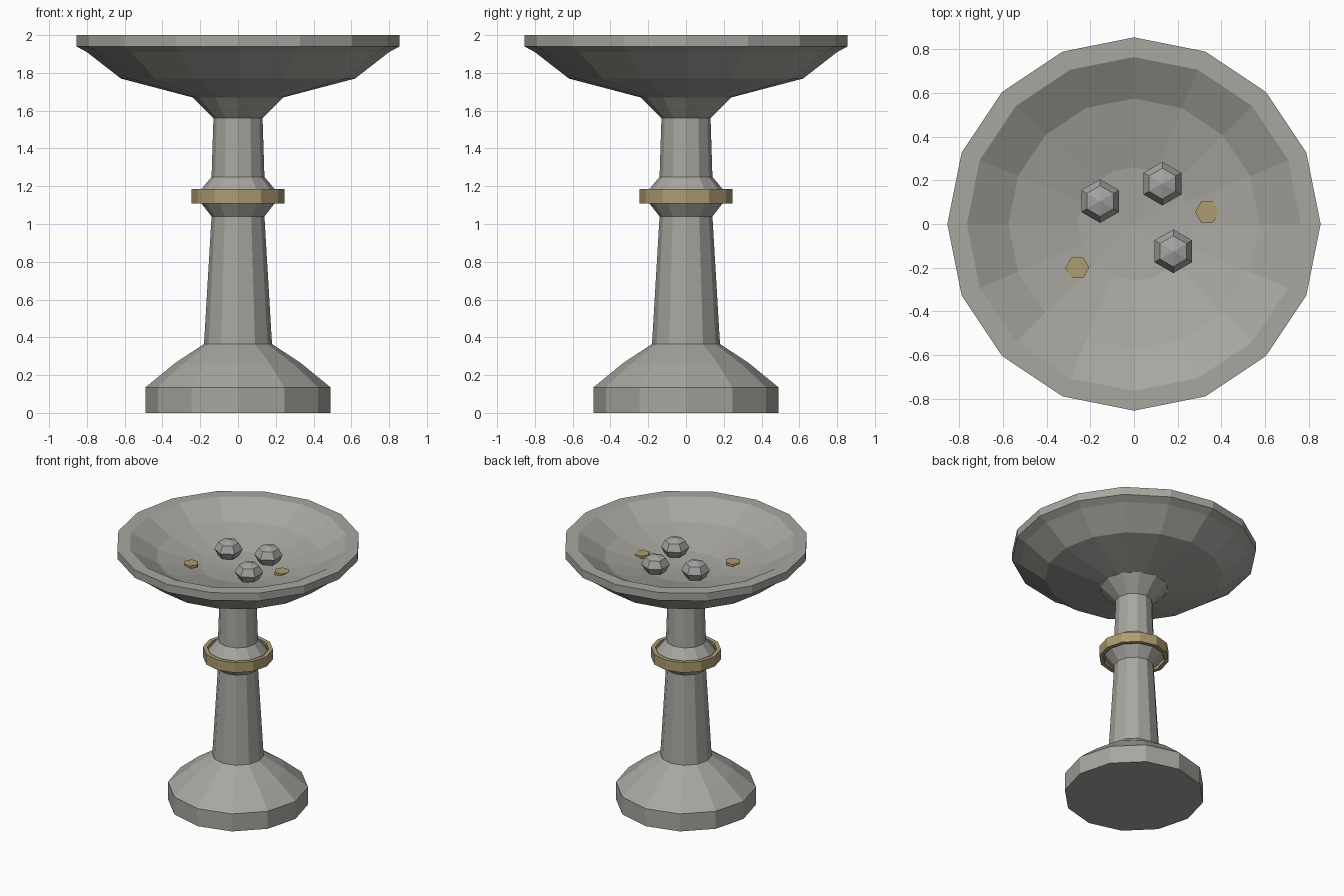
import bpy
import bmesh
from math import sin, cos, pi

if "Cube" in bpy.data.objects:
    bpy.data.objects.remove(bpy.data.objects["Cube"], do_unlink=True)


def make_material(name, rgb):
    mat = bpy.data.materials.new(name)
    mat.use_nodes = True
    colour = (*rgb, 1.0)
    mat.diffuse_color = colour
    bsdf = next(n for n in mat.node_tree.nodes if n.type == 'BSDF_PRINCIPLED')
    bsdf.inputs["Base Color"].default_value = colour
    bsdf.inputs["Roughness"].default_value = 0.8
    return mat


stone = make_material("warm_grey_stone", (0.39, 0.38, 0.35))
pebble = make_material("pebble_grey", (0.37, 0.37, 0.36))
brass = make_material("dull_brass", (0.42, 0.33, 0.165))


def finish(name, bm, mat, location=(0, 0, 0)):
    bmesh.ops.recalc_face_normals(bm, faces=bm.faces)
    mesh = bpy.data.meshes.new(name)
    bm.to_mesh(mesh)
    bm.free()
    mesh.materials.append(mat)
    obj = bpy.data.objects.new(name, mesh)
    obj.location = location
    bpy.context.collection.objects.link(obj)
    return obj


def lathe(name, profile, sides, mat, location=(0, 0, 0), closed=False, turn=0.0):
    """Revolve (radius, height) points; open profiles get capped ends."""
    bm = bmesh.new()
    rings = []
    for r, z in profile:
        if r == 0:
            rings.append([bm.verts.new((0, 0, z))] * sides)
        else:
            angles = [turn + 2 * pi * i / sides for i in range(sides)]
            rings.append([bm.verts.new((r * cos(a), r * sin(a), z)) for a in angles])
    pairs = list(zip(rings, rings[1:]))
    if closed:
        pairs.append((rings[-1], rings[0]))
    for low, high in pairs:
        for i in range(sides):
            j = (i + 1) % sides
            corners = dict.fromkeys((low[i], low[j], high[j], high[i]))
            bm.faces.new(list(corners))
    if not closed:
        for ring, (r, z) in ((rings[0], profile[0]), (rings[-1], profile[-1])):
            if r > 0:
                bm.faces.new(ring)
    return finish(name, bm, mat, location)


# Foot, tapering column with a flared collar, and neck under the bowl
lathe("pedestal", [
    (0.49, 0), (0.49, 0.135), (0.335, 0.262), (0.18, 0.365),
    (0.14, 1.04), (0.21, 1.13), (0.21, 1.165), (0.14, 1.25),
    (0.13, 1.56), (0.24, 1.67),
], 12, stone)

# Shallow dish with a flat rim
lathe("bowl", [
    (0.24, 1.67), (0.62, 1.77), (0.80, 1.91), (0.855, 1.94), (0.855, 2.0),
    (0.765, 2.0), (0.575, 1.89), (0.26, 1.81), (0, 1.79),
], 16, stone)

# Metal band around the collar
lathe("collar_band", [
    (0.245, 1.108), (0.245, 1.185), (0.215, 1.185), (0.215, 1.108),
], 12, brass, closed=True)

# Faceted pebbles in the dish
pebble_profile = [(0.1 * cos(k * pi / 4), 0.073 * sin(k * pi / 4)) for k in (-1, 0, 1)]
pebble_profile = [(0, -0.073)] + pebble_profile + [(0, 0.073)]
for n, (x, y) in enumerate([(-0.155, 0.105), (0.13, 0.185), (0.18, -0.125)], 1):
    lathe(f"pebble_{n}", pebble_profile, 6, pebble, (x, y, 1.866), turn=pi / 6)

# Six-sided coins in the dish
for n, (x, y) in enumerate([(0.335, 0.055), (-0.26, -0.2)], 1):
    lathe(f"coin_{n}", [(0.055, -0.01), (0.055, 0.01)], 6, brass, (x, y, 1.838))
